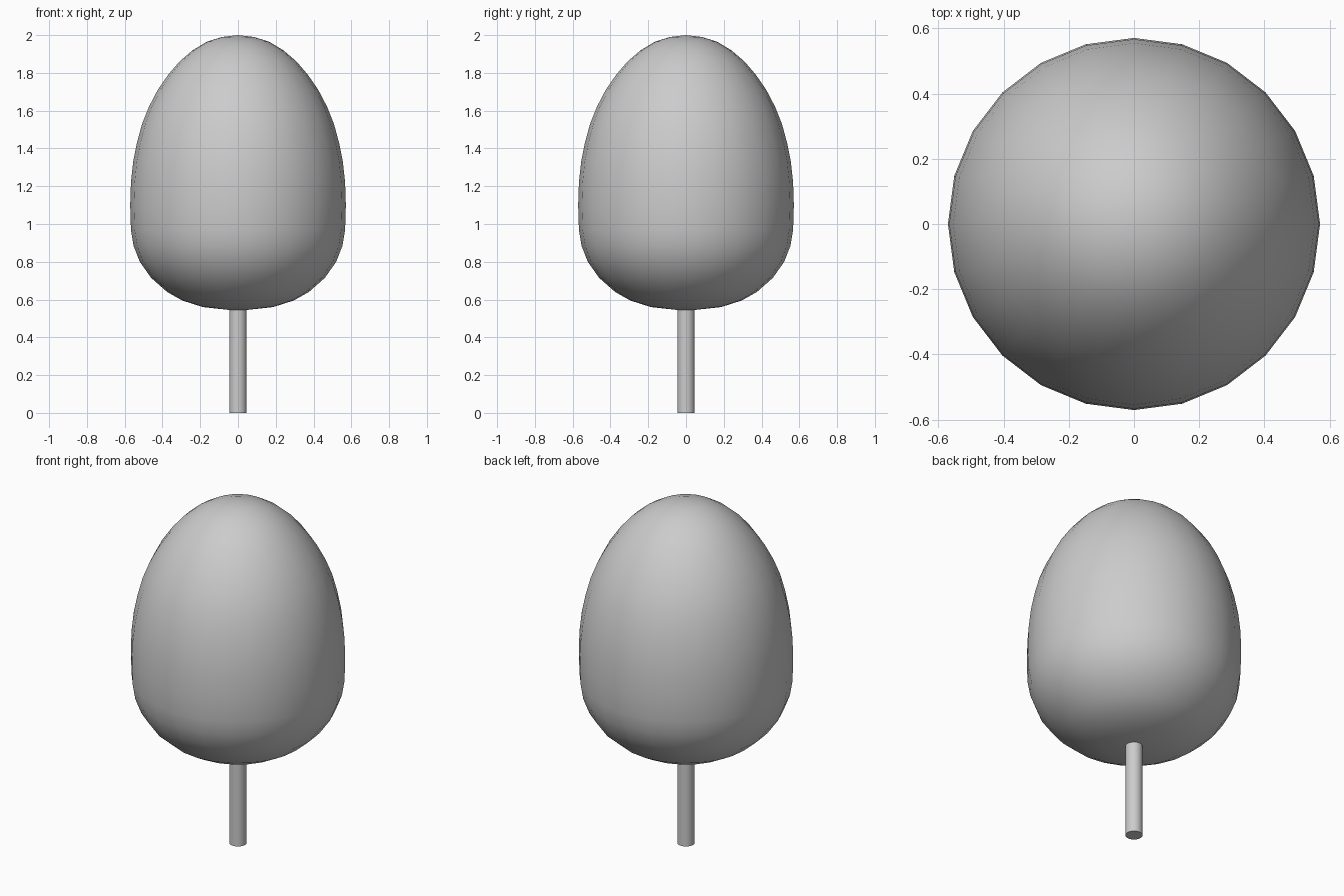
import bpy, bmesh
from math import sin, cos, tau, radians

if "Cube" in bpy.data.objects:
    bpy.data.objects.remove(bpy.data.objects["Cube"])


def lathe(name, profile, sides, angle):
    """Revolve (radius, z) points about z; a zero radius makes a pole."""
    bm = bmesh.new()
    rings = []
    for r, z in profile:
        n = sides if r > 0 else 1
        rings.append([bm.verts.new((r * cos(tau * i / sides), r * sin(tau * i / sides), z))
                      for i in range(n)])
    for a, b in zip(rings, rings[1:]):
        for i in range(sides):
            j = (i + 1) % sides
            quad = [a[i % len(a)], a[j % len(a)], b[j % len(b)], b[i % len(b)]]
            bm.faces.new(list(dict.fromkeys(quad)))
    bmesh.ops.recalc_face_normals(bm, faces=bm.faces)
    mesh = bpy.data.meshes.new(name)
    bm.to_mesh(mesh)
    bm.free()
    ob = bpy.data.objects.new(name, mesh)
    bpy.context.collection.objects.link(ob)
    bpy.ops.object.select_all(action='DESELECT')
    ob.select_set(True)
    bpy.context.view_layer.objects.active = ob
    bpy.ops.object.shade_smooth_by_angle(angle=radians(angle))
    return ob


# Egg-shaped crown
lathe("foliage", [
    (0, 0.54), (0.185, 0.56), (0.295, 0.595), (0.375, 0.64), (0.46, 0.715),
    (0.52, 0.80), (0.553, 0.885), (0.567, 0.97), (0.571, 1.10), (0.567, 1.22),
    (0.555, 1.33), (0.535, 1.43), (0.508, 1.53), (0.472, 1.62), (0.425, 1.71),
    (0.37, 1.79), (0.31, 1.86), (0.24, 1.92), (0.165, 1.965), (0.085, 1.99), (0, 2.0),
], 24, 60)

# Thin straight trunk, ending just inside the crown
lathe("trunk", [(0, 0), (0.046, 0), (0.046, 0.6), (0, 0.6)], 16, 30)
